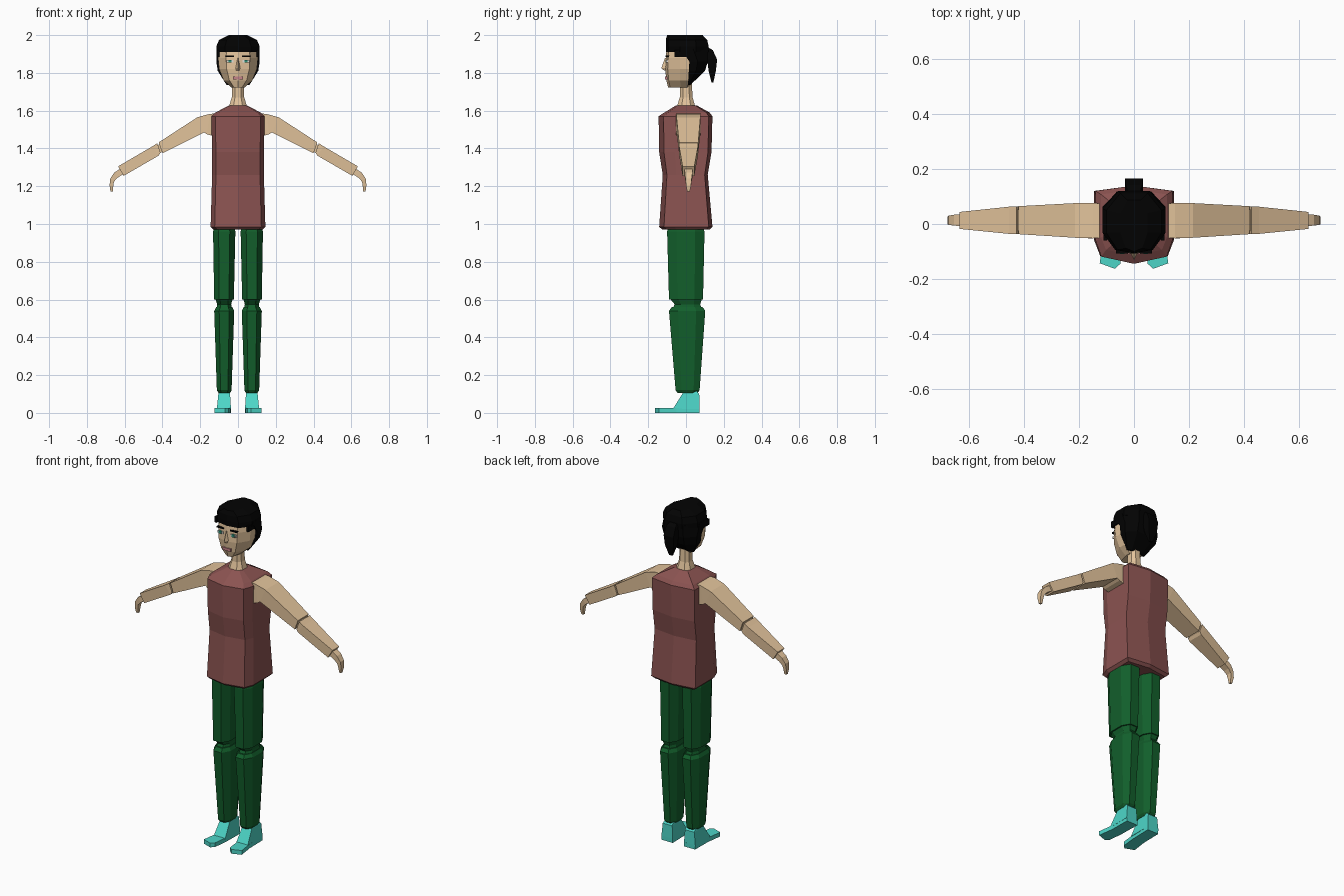
import bpy, bmesh


def material(name, r, g, b):
    m = bpy.data.materials.new(name)
    m.diffuse_color = tuple((v / 255) ** 2.2 for v in (r, g, b)) + (1,)
    return m


SKIN = material("skin", 226, 194, 154)
SHIRT = material("shirt", 138, 84, 82)
PANTS = material("trousers", 25, 95, 47)
SHOE = material("shoes", 78, 212, 198)
HAIR = material("hair", 10, 10, 10)
IRIS = material("iris", 50, 150, 125)
WHITE = material("eye_white", 225, 220, 215)
LIP = material("lip", 195, 130, 135)


def loft(name, rings, mat, mirror=False):
    """Skin a list of equal point rings, capping both ends."""
    bm = bmesh.new()
    loops = [[bm.verts.new(p) for p in r] for r in rings]
    n = len(rings[0])
    for a, b in zip(loops, loops[1:]):
        for i in range(n):
            j = (i + 1) % n
            bm.faces.new((a[i], a[j], b[j], b[i]))
    bm.faces.new(loops[0])
    bm.faces.new(loops[-1])
    bmesh.ops.recalc_face_normals(bm, faces=bm.faces)
    me = bpy.data.meshes.new(name)
    bm.to_mesh(me)
    bm.free()
    me.materials.append(mat)
    ob = bpy.data.objects.new(name, me)
    bpy.context.collection.objects.link(ob)
    if mirror:
        ob.modifiers.new("mirror", 'MIRROR').use_mirror_merge = False
    return ob


def sym(half, z, sx, yf, yb):
    """Left-right symmetric ring from a unit half profile."""
    pts = half + [(-x, y) for x, y in half[-2:0:-1]]
    return [(x * sx, -y * yf if y < 0 else y * yb, z) for x, y in pts]


def octo(z, x0, x1, y0, y1, c=0.25):
    """Rectangle with cut corners."""
    dx, dy = (x1 - x0) * c, (y1 - y0) * c
    return [(x0 + dx, y0, z), (x1 - dx, y0, z), (x1, y0 + dy, z), (x1, y1 - dy, z),
            (x1 - dx, y1, z), (x0 + dx, y1, z), (x0, y1 - dy, z), (x0, y0 + dy, z)]


def rect(z, x0, x1, y0, y1):
    return [(x0, y0, z), (x1, y0, z), (x1, y1, z), (x0, y1, z)]


def limb(xt, zt, xb, zb, y0, y1):
    """Arm section between an upper and a lower point."""
    return [(xt, y0, zt), (xt, y1, zt), (xb, y1, zb), (xb, y0, zb)]


def box(name, x0, x1, y0, y1, z0, z1, mat, mirror=False):
    loft(name, [rect(z0, x0, x1, y0, y1), rect(z1, x0, x1, y0, y1)], mat, mirror)


# Torso
TORSO = [(0, -1), (.85, -.82), (1, -.42), (1, .86), (0, 1)]
loft("shirt", [sym(TORSO, *r) for r in (
    (.97, .13, -.125, .125), (.985, .145, -.142, .14), (1.26, .137, -.123, .115),
    (1.38, .138, -.142, .135), (1.57, .14, -.145, .14), (1.59, .12, -.115, .125),
    (1.628, .047, -.052, .057))], SHIRT)
loft("neck", [octo(1.60, -.055, .055, -.055, .055), octo(1.67, -.033, .033, -.033, .035),
              octo(1.76, -.03, .03, -.033, .03)], SKIN)

# Head and face
HEAD = [(0, -1), (.6, -.88), (1, -.3), (1, .45), (.5, 1), (0, 1)]
loft("head", [sym(HEAD, *r) for r in (
    (1.723, .035, -.095, .015), (1.76, .076, -.104, .03), (1.82, .1, -.11, .07),
    (1.88, .106, -.107, .095), (1.96, .095, -.1, .09))], SKIN)
loft("nose", [[(-.004, -.1, 1.88), (.004, -.1, 1.88), (0, -.111, 1.88)],
              [(-.016, -.1, 1.825), (.016, -.1, 1.825), (0, -.131, 1.825)],
              [(-.014, -.1, 1.812), (.014, -.1, 1.812), (0, -.115, 1.812)]], SKIN)
box("lips", -.026, .026, -.11, -.09, 1.764, 1.78, LIP)
box("eye", .025, .06, -.107, -.085, 1.855, 1.868, WHITE, True)
box("iris", .034, .051, -.109, -.09, 1.854, 1.869, IRIS, True)
box("eyebrow", .022, .066, -.108, -.085, 1.885, 1.892, HAIR, True)

# Hair: cap, back of head and ponytail
loft("hair_cap", [sym(HEAD, *r) for r in (
    (1.91, .114, -.105, .118), (1.94, .115, -.107, .12), (1.975, .1, -.107, .112),
    (2.0, .05, -.1, .088))], HAIR)
BACK = [(0, 0), (1, 0), (1, .45), (.55, 1), (0, 1)]
loft("hair_back", [[(x, y + o, z) for x, y, z in sym(BACK, zz, w, 0, d)]
                   for zz, w, o, d in ((1.735, .06, .01, .012), (1.81, .107, .015, .085),
                                       (1.86, .115, .018, .098), (1.93, .115, -.03, .148))], HAIR)
box("sideburn", .098, .112, -.06, .03, 1.885, 1.92, HAIR, True)
loft("ponytail", [rect(1.94, -.02, .02, .08, .11), rect(1.92, -.03, .03, .10, .142),
                  rect(1.87, -.032, .032, .112, .165), rect(1.81, -.028, .028, .12, .158),
                  rect(1.75, -.01, .01, .135, .145)], HAIR)

# Arms
loft("upper_arm", [limb(*r) for r in (
    (.11, 1.585, .11, 1.46, -.05, .075), (.15, 1.583, .165, 1.475, -.052, .076),
    (.215, 1.565, .18, 1.485, -.05, .076), (.42, 1.432, .40, 1.375, -.037, .065))], SKIN, True)
loft("elbow", [limb(.41, 1.425, .395, 1.387, -.025, .053),
               limb(.45, 1.405, .425, 1.368, -.025, .053)], SKIN, True)
loft("forearm", [limb(.428, 1.428, .41, 1.378, -.036, .064),
                 limb(.455, 1.41, .42, 1.362, -.036, .063),
                 limb(.635, 1.305, .605, 1.255, -.018, .044)], SKIN, True)
loft("hand", [limb(*r) for r in (
    (.62, 1.295, .605, 1.265, -.008, .036), (.655, 1.272, .638, 1.245, -.006, .034),
    (.676, 1.24, .656, 1.225, -.003, .03), (.68, 1.205, .66, 1.205, 0, .027),
    (.675, 1.172, .662, 1.172, .006, .02))], SKIN, True)

# Legs
loft("thigh", [octo(.60, .022, .126, -.09, .09), octo(.96, .014, .132, -.1, .098),
               octo(.99, .02, .125, -.09, .088)], PANTS, True)
loft("knee", [octo(.53, .03, .118, -.08, .09), octo(.575, .036, .11, -.06, .075),
              octo(.605, .028, .12, -.085, .085)], PANTS, True)
loft("shin", [octo(.105, .042, .103, -.045, .06), octo(.12, .034, .112, -.055, .072),
              octo(.54, .02, .126, -.09, .102), octo(.56, .03, .115, -.075, .088)], PANTS, True)

# Shoes
SOLE = [(.037, .072), (.11, .072), (.112, -.05), (.125, -.143), (.07, -.163), (.05, -.145), (.04, -.06)]
loft("shoe_sole", [[(x, y, z) for x, y in SOLE] for z in (0, .025)], SHOE, True)
loft("shoe_upper", [rect(.02, .037, .112, -.07, .072), rect(.1, .042, .104, -.02, .07),
                    rect(.115, .045, .1, -.015, .055)], SHOE, True)
